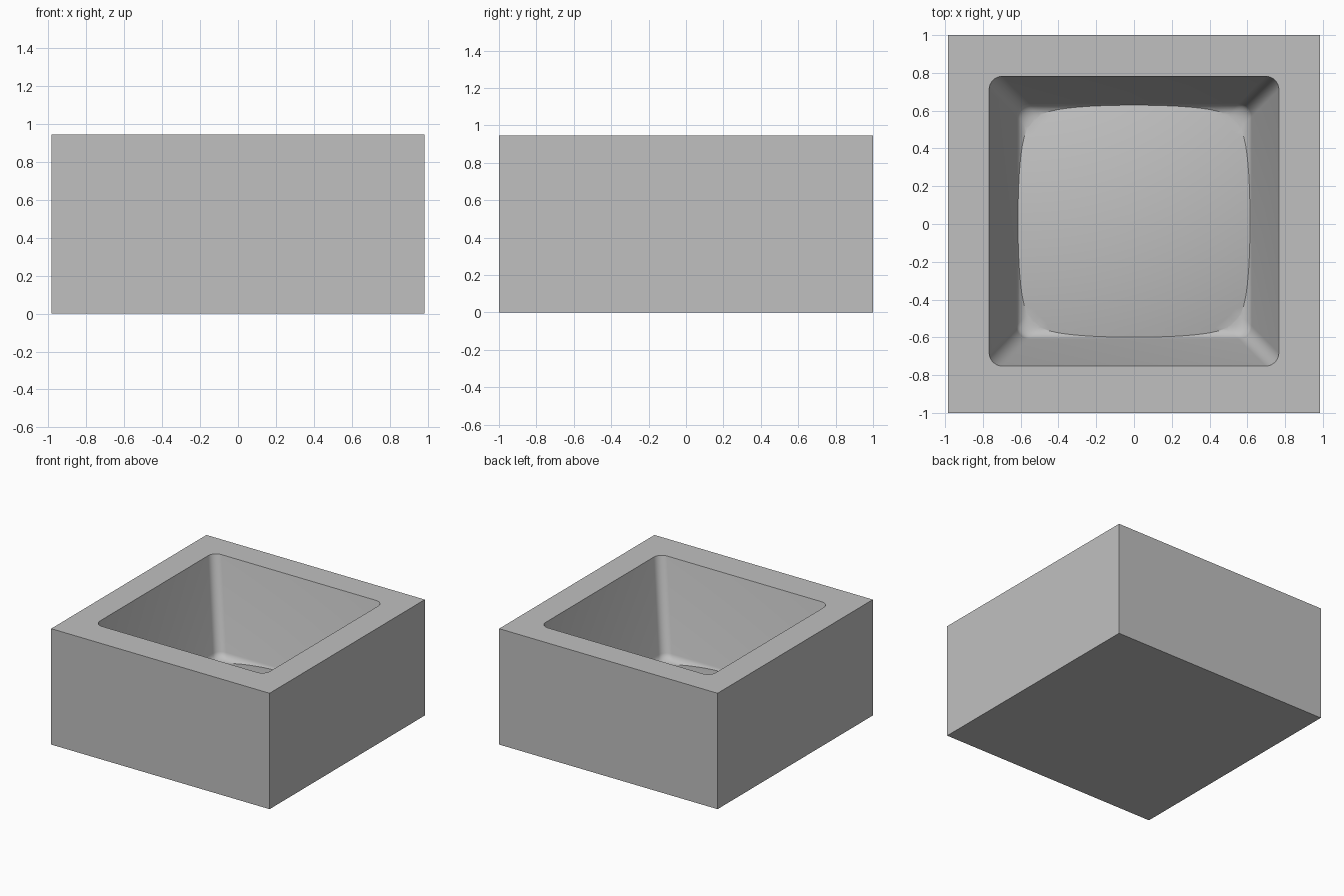
import bpy, bmesh, math

if "Cube" in bpy.data.objects:
    bpy.data.objects.remove(bpy.data.objects["Cube"], do_unlink=True)

HALF_X, HALF_Y, HEIGHT = 0.985, 1.0, 0.945
CENTRE_Y = 0.015        # the basin sits slightly towards the back
FLOOR, FILLET = 0.19, 0.065
DOME_RADIUS, DOME_TOP = 3.0, 0.285

grey = bpy.data.materials.new("plain_grey")
grey.use_nodes = True
grey.diffuse_color = (0.53, 0.53, 0.53, 1)
grey.node_tree.nodes["Principled BSDF"].inputs["Base Color"].default_value = grey.diffuse_color


def loft(name, rings):
    """Closed solid through rings that have equal point counts."""
    bm = bmesh.new()
    loops = [[bm.verts.new(p) for p in ring] for ring in rings]
    for low, high in zip(loops, loops[1:]):
        for i in range(len(low)):
            j = (i + 1) % len(low)
            bm.faces.new((low[i], low[j], high[j], high[i]))
    bm.faces.new(loops[0][::-1])
    bm.faces.new(loops[-1])
    bmesh.ops.recalc_face_normals(bm, faces=bm.faces)
    mesh = bpy.data.meshes.new(name)
    bm.to_mesh(mesh)
    bm.free()
    mesh.materials.append(grey)
    obj = bpy.data.objects.new(name, mesh)
    bpy.context.collection.objects.link(obj)
    return obj


def rounded_ring(half, radius, z, steps=8):
    """Square ring with rounded corners."""
    points = []
    for corner in range(4):
        base = corner * math.pi / 2
        sx, sy = ((1, 1), (-1, 1), (-1, -1), (1, -1))[corner]
        for k in range(steps + 1):
            a = base + k / steps * math.pi / 2
            points.append((sx * (half - radius) + radius * math.cos(a),
                           CENTRE_Y + sy * (half - radius) + radius * math.sin(a), z))
    return points


def circle_ring(radius, z, count=96):
    return [(radius * math.cos(i * math.tau / count),
             CENTRE_Y + radius * math.sin(i * math.tau / count), z) for i in range(count)]


def combine(target, tool, operation):
    """Apply a boolean and remove the helper solid."""
    tool.hide_render = True
    mod = target.modifiers.new(operation.lower(), "BOOLEAN")
    mod.operation, mod.object, mod.solver = operation, tool, "EXACT"
    bpy.context.view_layer.objects.active = target
    bpy.ops.object.modifier_apply(modifier=mod.name)
    bpy.data.objects.remove(tool, do_unlink=True)


# Outer block
block = loft("basin_block", [[(x * HALF_X, y * HALF_Y, z) for x, y in
                              ((-1, -1), (1, -1), (1, 1), (-1, 1))] for z in (0, HEIGHT)])

# Tapered pocket with a rounded foot
taper = math.atan2(0.145, 0.705)
rim, corner = 0.767, 0.07
foot_z = FLOOR + FILLET * (1 - math.sin(taper))
foot_half = rim - (HEIGHT - foot_z) * math.tan(taper)
rings = []
for k in range(9):
    a = math.pi / 2 + (taper - math.pi / 2) * k / 8
    half = foot_half + FILLET * (math.cos(a) - math.cos(taper))
    rings.append(rounded_ring(half, corner, FLOOR + FILLET * (1 - math.sin(a))))
over = 0.05
rings.append(rounded_ring(rim + over * math.tan(taper), corner, HEIGHT + over))
combine(block, loft("pocket_cutter", rings), "DIFFERENCE")

# Gently domed floor, embedded in the block around its edge
rings = [circle_ring(0.85, 0.08)]
for k in range(12):
    r = 0.85 * (1 - k / 12)
    rings.append(circle_ring(r, DOME_TOP - DOME_RADIUS + math.sqrt(DOME_RADIUS ** 2 - r * r)))
rings.append(circle_ring(0.005, DOME_TOP))
combine(block, loft("domed_floor", rings), "UNION")

# Smooth the curves, keep the hard edges
bpy.ops.object.select_all(action="DESELECT")
block.select_set(True)
bpy.context.view_layer.objects.active = block
bpy.ops.object.shade_smooth_by_angle(angle=math.radians(20))
